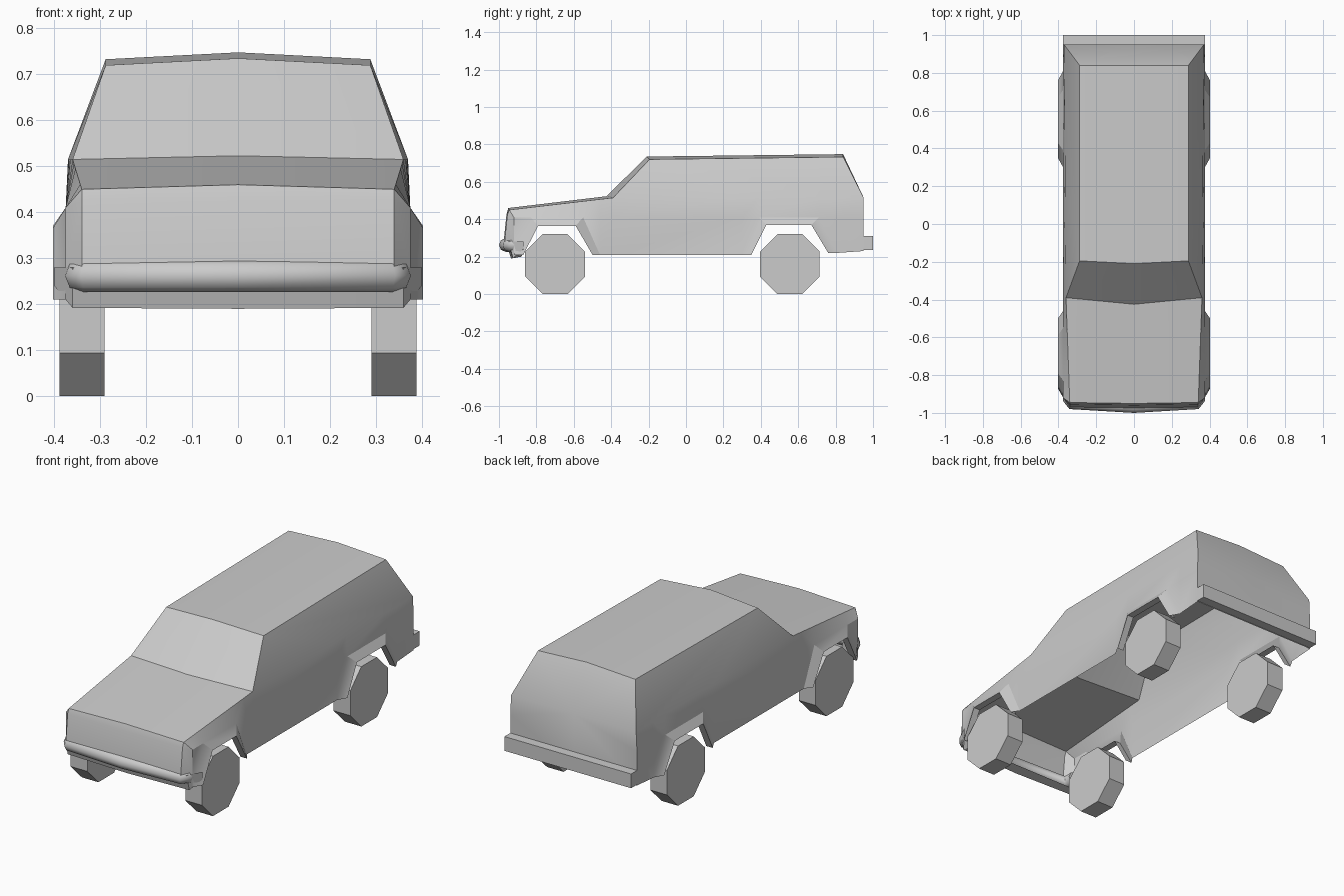
import bpy, bmesh, math

if "Cube" in bpy.data.objects:
    bpy.data.objects.remove(bpy.data.objects["Cube"])

grey = bpy.data.materials.new("plain grey")
grey.use_nodes = True
grey.diffuse_color = (0.6, 0.6, 0.6, 1)
grey.node_tree.nodes["Principled BSDF"].inputs["Base Color"].default_value = (0.6, 0.6, 0.6, 1)


def finish(obj, smooth=True):
    obj.data.materials.append(grey)
    if smooth:
        bpy.ops.object.select_all(action="DESELECT")
        bpy.context.view_layer.objects.active = obj
        obj.select_set(True)
        bpy.ops.object.shade_smooth_by_angle(angle=math.radians(30))
    return obj


def shell(name, faces):
    """Welded half surface on the +x side, mirrored across x."""
    bm = bmesh.new()
    for pts in faces:
        unique = list(dict.fromkeys(pts))
        if len(unique) > 2:
            bm.faces.new([bm.verts.new(p) for p in unique])
    bmesh.ops.remove_doubles(bm, verts=bm.verts, dist=0.0005)
    bmesh.ops.recalc_face_normals(bm, faces=bm.faces)
    mesh = bpy.data.meshes.new(name)
    bm.to_mesh(mesh)
    bm.free()
    obj = bpy.data.objects.new(name, mesh)
    bpy.context.collection.objects.link(obj)
    finish(obj)
    mirror = obj.modifiers.new("mirror", "MIRROR")
    mirror.merge_threshold = 0.001
    return obj


def strip(a, b):
    return [(a[i], a[i + 1], b[i + 1], b[i]) for i in range(len(a) - 1)]


def box(name, centre, size):
    bpy.ops.mesh.primitive_cube_add(size=1, location=centre)
    obj = bpy.context.object
    obj.name = name
    obj.scale = size
    return finish(obj, False)


# Side wall stations: (y, bottom height); the bottom rises over each arch
NOSE, COWL, TAIL, SIDE, MID = -0.92, -0.39, 0.95, 0.375, 0.41
stations = [(NOSE, 0.21), (-0.83, MID), (-0.55, MID), (-0.46, 0.21), (COWL, 0.21),
            (0.30, 0.21), (0.39, MID), (0.71, MID), (0.81, 0.22), (TAIL, 0.23)]


def hood_t(y):
    return min(1, (y - NOSE) / (COWL - NOSE))


def shoulder(y):
    t = hood_t(y)
    aft = max(0, (y - COWL) / (TAIL - COWL))
    return (0.34 + 0.02 * t + 0.01 * aft, y - 0.025 * (1 - t), 0.45 + 0.065 * t)


def hood_centre(y):
    t = hood_t(y)
    return (0, -0.95 + 0.525 * t, 0.46 + 0.063 * t)


low = [(SIDE, y, z) for y, z in stations]
mid = [(SIDE, y, MID) for y, z in stations]
top = [shoulder(y) for y, z in stations]
faces = strip(low, mid) + strip(mid, top)

# Hood
hood_y = [y for y, z in stations if y <= COWL]
faces += strip([shoulder(y) for y in hood_y], [hood_centre(y) for y in hood_y])

# Windshield, roof, side glass, hatch and tail
roof_front, roof_back = (0.288, -0.195, 0.72), (0.288, 0.84, 0.733)
crown_front, crown_back = (0, -0.21, 0.735), (0, 0.84, 0.748)
tail_belt = (0, TAIL, 0.515)
faces += [
    (shoulder(COWL), hood_centre(COWL), crown_front, roof_front),
    (roof_front, crown_front, crown_back, roof_back),
    tuple(shoulder(y) for y, z in stations if y >= COWL) + (roof_back, roof_front),
    (roof_back, crown_back, tail_belt, shoulder(TAIL)),
    (shoulder(TAIL), tail_belt, (0, TAIL, 0.23), low[-1], mid[-1]),
]

# Nose panel and its chamfered corner
nose_mid, nose_low = (0.34, -0.955, 0.425), (0.34, -0.97, 0.28)
faces += strip([hood_centre(NOSE), (0, -0.96, 0.425), (0, -0.975, 0.28)],
               [shoulder(NOSE), nose_mid, nose_low])
faces += [(shoulder(NOSE), nose_mid, mid[0]),
          (nose_mid, nose_low, (SIDE, NOSE, 0.28), mid[0])]

# Flared wheel arches with a small inward lip
arches = [
    (low[0:4], [(-0.87, 0.21), (-0.79, 0.365), (-0.59, 0.365), (-0.50, 0.21)]),
    (low[5:9], [(0.35, 0.21), (0.43, 0.37), (0.67, 0.37), (0.76, 0.22)]),
]
for base, rim in arches:
    lip = [(0.403, y, z) for y, z in rim]
    inner = [(0.365, y, z) for y, z in rim]
    faces += strip(base, lip) + strip(lip, inner)
shell("body", faces)

# Valance under the front bumper
upper = [(0, -0.965, 0.28), (0.36, -0.95, 0.28), (0.40, -0.87, 0.28)]
lower = [(0, -0.935, 0.19), (0.36, -0.925, 0.192), (0.40, -0.87, 0.24)]
back = [(0, -0.88, 0.20), (0.34, -0.88, 0.20), (0.38, -0.86, 0.24)]
shell("front_valance", strip(upper, lower) + strip(lower, back))

# Rounded front bumper wrapping round the corners
half = [(0.342, -0.88), (0.342, -0.925), (0.325, -0.948)]
path = half + [(0, -0.964)] + [(-x, y) for x, y in reversed(half)]
curve = bpy.data.curves.new("front_bumper", "CURVE")
curve.dimensions = "3D"
curve.bevel_depth = 0.036
curve.bevel_resolution = 2
curve.use_fill_caps = True
spline = curve.splines.new("POLY")
spline.points.add(len(path) - 1)
for point, (x, y) in zip(spline.points, path):
    point.co = (x, y, 0.262, 1)
bumper = bpy.data.objects.new("front_bumper", curve)
bpy.context.collection.objects.link(bumper)
curve.materials.append(grey)

box("rear_bumper", (0, 0.972, 0.273), (0.75, 0.056, 0.076))

# Eight-sided wheels resting on a flat
for end, y in (("front", -0.70), ("rear", 0.555)):
    for side, sx in (("left", 1), ("right", -1)):
        bpy.ops.mesh.primitive_cylinder_add(
            vertices=8, radius=0.16 / math.cos(math.pi / 8), depth=0.098,
            location=(sx * 0.339, y, 0.16))
        wheel = bpy.context.object
        wheel.name = f"{end}_{side}_wheel"
        bm = bmesh.new()
        bm.from_mesh(wheel.data)
        turn = math.pi / 8 if abs(max(v.co.y for v in bm.verts) - 0.16) > 0.005 else 0
        bm.free()
        wheel.rotation_euler = (turn, math.pi / 2, 0)
        # Spin about the axle first, then lay the axle along x
        wheel.rotation_mode = "ZYX"
        wheel.rotation_euler = (0, math.pi / 2, 0)
        for v in wheel.data.vertices:
            x, yy = v.co.x, v.co.y
            v.co.x = x * math.cos(turn) - yy * math.sin(turn)
            v.co.y = x * math.sin(turn) + yy * math.cos(turn)
        finish(wheel, False)
